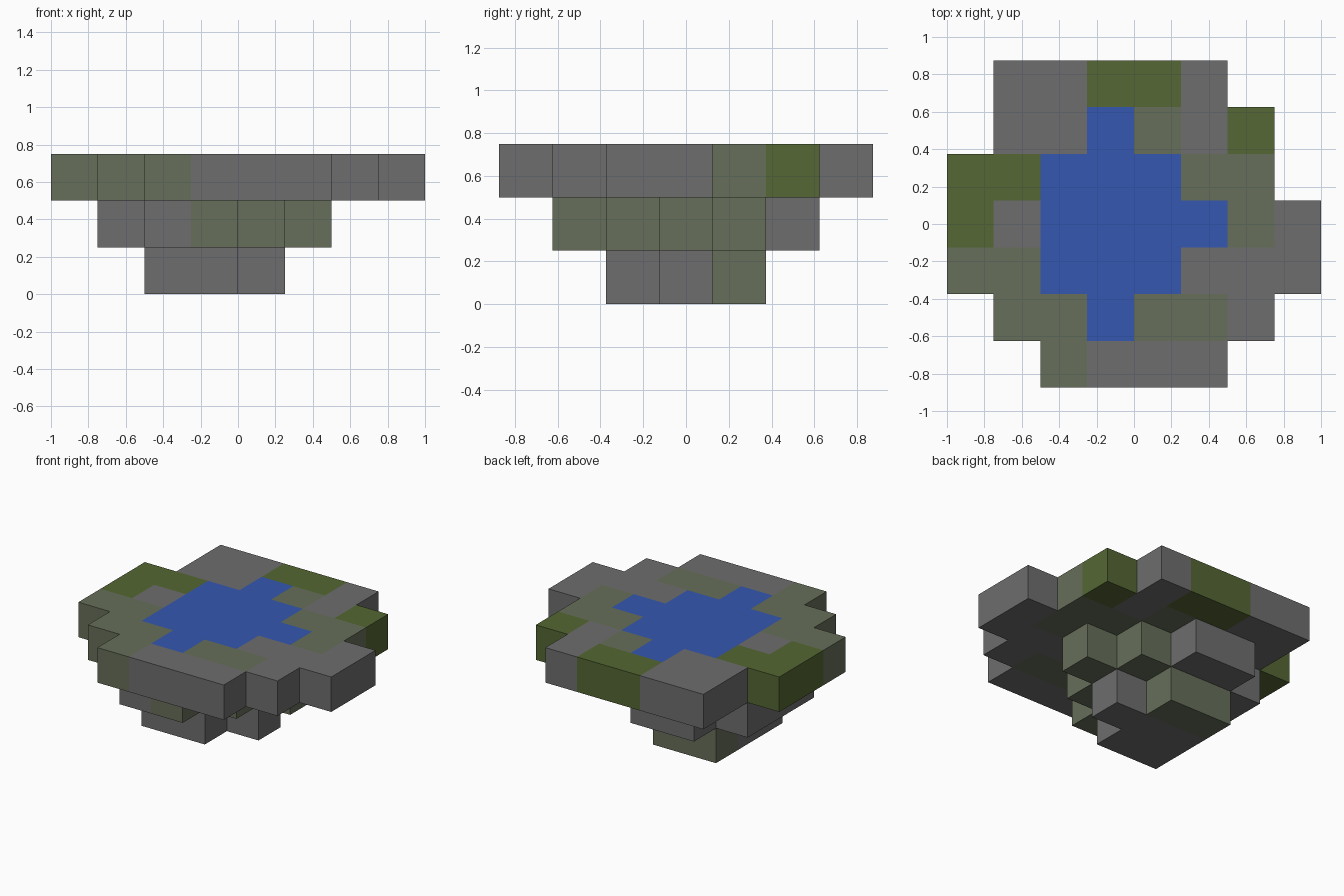
import bpy
import bmesh
from mathutils import Vector

cube = bpy.data.objects.get("Cube")
if cube:
    bpy.data.objects.remove(cube, do_unlink=True)

CELL = 0.25


def make_material(name, color):
    mat = bpy.data.materials.new(name)
    mat.use_nodes = True
    mat.diffuse_color = (*color, 1)
    mat.node_tree.nodes["Principled BSDF"].inputs["Base Color"].default_value = (*color, 1)
    return mat


# Map letters: S stone, M mossy stone, G grass, W water
KINDS = "SMGW"
MATERIALS = [
    make_material("stone_grey", (0.155, 0.155, 0.155)),
    make_material("mossy_stone", (0.132, 0.158, 0.100)),
    make_material("grass_green", (0.090, 0.135, 0.033)),
    make_material("water_blue", (0.034, 0.096, 0.440)),
]

# Block maps, back row first, left column at x = -1
TOP = [".SSGGS..",
       ".SSWMSG.",
       "GGWWWMM.",
       "GSWWWWMS",
       "MMWWWSSS",
       ".MMWMMS.",
       "..MSSS.."]
MIDDLE = ["",
          "..SS....",
          ".SSMM...",
          ".SSMMM..",
          ".SSMM...",
          "..SM....",
          ""]
BOTTOM = ["",
          "",
          "..MM....",
          "..SSS...",
          "..SS....",
          "",
          ""]


def build_layer(name, rows, kinds, z0, z1):
    """Closed shell around the cells of the chosen kinds."""
    cells = {(c, r): KINDS.index(k) for r, row in enumerate(rows)
             for c, k in enumerate(row) if k in kinds}
    bm = bmesh.new()
    half = CELL / 2
    for (c, r), index in cells.items():
        x = (c + 0.5) * CELL - 1
        y = (3 - r) * CELL
        centre = Vector((x, y, (z0 + z1) / 2))
        sides = [Vector((dx, -dr, 0)) for dx, dr in ((1, 0), (-1, 0), (0, 1), (0, -1))
                 if (c + dx, r + dr) not in cells]
        for n in sides + [Vector((0, 0, 1)), Vector((0, 0, -1))]:
            u = Vector((0, 1, 0)) if n.x else Vector((1, 0, 0))
            v = n.cross(u)
            size = Vector((half, half, (z1 - z0) / 2))
            corners = [n + u * a + v * b for a, b in ((1, 1), (-1, 1), (-1, -1), (1, -1))]
            face = bm.faces.new([bm.verts.new(centre + p * size) for p in corners])
            face.material_index = index
    bmesh.ops.remove_doubles(bm, verts=bm.verts, dist=0.0005)
    # Join neighbouring flat faces of one colour
    bmesh.ops.dissolve_limit(bm, angle_limit=0.01, verts=bm.verts, edges=bm.edges,
                             delimit={"MATERIAL"})
    bmesh.ops.recalc_face_normals(bm, faces=bm.faces)
    mesh = bpy.data.meshes.new(name)
    bm.to_mesh(mesh)
    bm.free()
    for mat in MATERIALS:
        mesh.materials.append(mat)
    obj = bpy.data.objects.new(name, mesh)
    bpy.context.collection.objects.link(obj)


# Stepped island, widening upwards, with a pool sunk into the top
build_layer("bottom_blocks", BOTTOM, "SM", 0, CELL)
build_layer("middle_blocks", MIDDLE, "SM", CELL, 2 * CELL)
build_layer("top_blocks", TOP, "SMG", 2 * CELL, 3 * CELL)
build_layer("pool_water", TOP, "W", 3 * CELL - 0.008, 3 * CELL)
